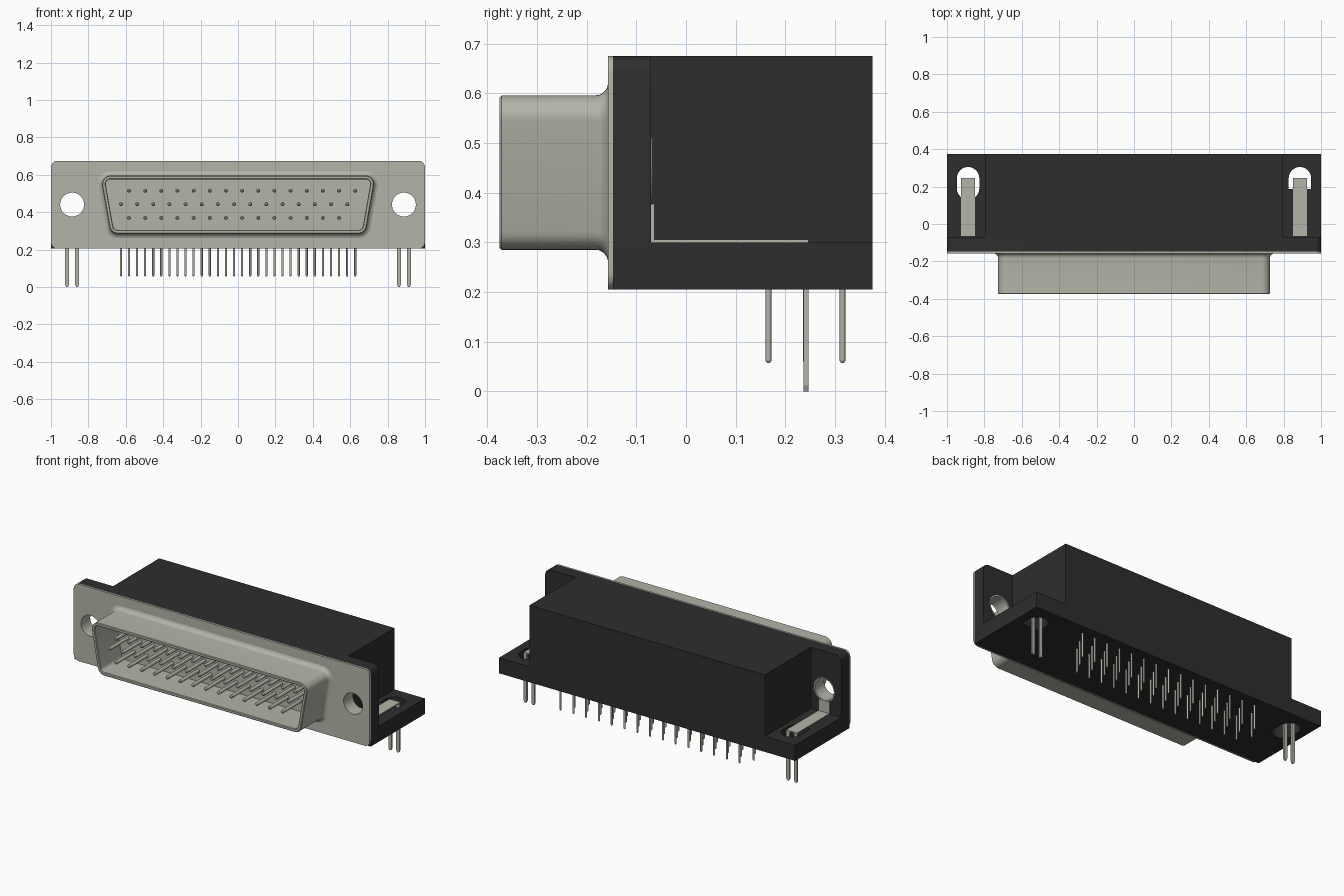
import bpy, bmesh, math
from mathutils import Matrix, Vector

cube = bpy.data.objects.get("Cube")
if cube:
    bpy.data.objects.remove(cube, do_unlink=True)


def material(name, rgb, rough):
    m = bpy.data.materials.new(name)
    m.use_nodes = True
    m.diffuse_color = (*rgb, 1)
    bsdf = m.node_tree.nodes["Principled BSDF"]
    bsdf.inputs["Base Color"].default_value = (*rgb, 1)
    bsdf.inputs["Roughness"].default_value = rough
    return m


METAL = material("warm grey metal", (0.46, 0.455, 0.395), 0.5)
BLACK = material("black plastic", (0.027, 0.027, 0.027), 0.6)


def finish(name, bm, mat, smooth=False):
    bmesh.ops.recalc_face_normals(bm, faces=bm.faces[:])
    me = bpy.data.meshes.new(name)
    bm.to_mesh(me)
    bm.free()
    me.materials.append(mat)
    ob = bpy.data.objects.new(name, me)
    bpy.context.collection.objects.link(ob)
    bpy.ops.object.select_all(action='DESELECT')
    ob.select_set(True)
    bpy.context.view_layer.objects.active = ob
    if smooth:
        bpy.ops.object.shade_smooth_by_angle(angle=math.radians(35))
    return ob


def loft(name, rings, mat, cap_start=False, cap_end=False, cyclic=False, smooth=True):
    """Skin a list of equal-length point rings."""
    bm = bmesh.new()
    loops = [[bm.verts.new(p) for p in r] for r in rings]
    pairs = list(zip(loops, loops[1:]))
    if cyclic:
        pairs.append((loops[-1], loops[0]))
    n = len(loops[0])
    for a, b in pairs:
        for i in range(n):
            j = (i + 1) % n
            bm.faces.new((a[i], a[j], b[j], b[i]))
    if cap_start:
        bm.faces.new(loops[0])
    if cap_end:
        bm.faces.new(loops[-1])
    return finish(name, bm, mat, smooth)


def prism(name, pts, axis, a, b, mat, smooth=False):
    """Extrude a flat outline along y (x,z points) or z (x,y points)."""
    def place(h):
        return [(u, h, v) if axis == 'y' else (u, v, h) for u, v in pts]
    return loft(name, [place(a), place(b)], mat, True, True, smooth=smooth)


def arc(cx, cy, r, a0, a1, n=8):
    return [(cx + r * math.cos(math.radians(a0 + (a1 - a0) * i / n)),
             cy + r * math.sin(math.radians(a0 + (a1 - a0) * i / n))) for i in range(n + 1)]


def rect(x0, x1, y0, y1):
    return [(x0, y0), (x1, y0), (x1, y1), (x0, y1)]


def cut(ob, cutter):
    cutter.hide_render = True
    mod = ob.modifiers.new("cut", 'BOOLEAN')
    mod.operation, mod.solver, mod.object = 'DIFFERENCE', 'EXACT', cutter
    bpy.context.view_layer.objects.active = ob
    bpy.ops.object.modifier_apply(modifier=mod.name)
    bpy.data.objects.remove(cutter, do_unlink=True)


BOTTOM, TOP, SLAB = 0.205, 0.675, 0.30
FACE, PLATE_BACK, WALL_BACK, BACK = -0.157, -0.147, -0.07, 0.375
HOLE_X, HOLE_Z, HOLE_R = 0.887, 0.441, 0.064
R = 0.035

# Flange plate, wall behind it, base slab and central housing
top_corners = arc(1 - R, TOP - R, R, 0, 90) + arc(-1 + R, TOP - R, R, 90, 180)
low_corners = arc(-1 + R, BOTTOM + R, R, 180, 270) + arc(1 - R, BOTTOM + R, R, 270, 360)
flange = prism("flange_plate", top_corners + low_corners, 'y', FACE, PLATE_BACK, METAL, True)
wall = prism("housing_front_wall", top_corners + [(-1, BOTTOM), (1, BOTTOM)], 'y',
             PLATE_BACK, WALL_BACK, BLACK, True)
slab = prism("housing_base", rect(-1, 1, WALL_BACK, BACK), 'z', BOTTOM, SLAB, BLACK)
prism("housing_block", rect(-0.795, 0.795, WALL_BACK, BACK), 'z', SLAB, TOP, BLACK)

for s, side in ((-1, "right"), (1, "left")):
    cx = s * HOLE_X
    # Mounting holes with metal eyelets
    for ob, r in ((flange, HOLE_R), (wall, 0.071)):
        cut(ob, prism("hole_cutter", arc(cx, HOLE_Z, r, 0, 348.75, 31), 'y', -0.3, 0.1, METAL))
    profile = [(HOLE_R, FACE + 0.002), (0.071, FACE + 0.002), (0.071, WALL_BACK + 0.002),
               (HOLE_R, WALL_BACK + 0.002)]
    loft("eyelet_" + side,
         [[(x, y, z) for x, z in arc(cx, HOLE_Z, r, 0, 348.75, 31)] for r, y in profile],
         METAL, cyclic=True)

    # Board lock slot through the base
    ends = arc(cx, 0.245, 0.06, 0, 180, 12)
    ends += arc(cx, 0.19, 0.06, 180, 360, 12) if s < 0 else [(cx - 0.06, 0.187), (cx + 0.06, 0.187)]
    cut(slab, prism("slot_cutter", ends, 'z', 0.1, 0.4, BLACK))

    # Bent bracket: upright tab, flat strip and two prongs
    w = 0.037
    prism("bracket_upright_" + side, rect(cx - w, cx + w, SLAB, 0.377), 'y',
          WALL_BACK, -0.063, METAL)
    prism("bracket_strip_" + side, rect(cx - w, cx + w, -0.063, 0.247), 'z',
          SLAB, 0.306, METAL)
    for k, leg in ((-1, "a"), (1, "b")):
        px, h = cx + k * 0.0265, 0.0105
        prism(f"bracket_prong_{side}_{leg}",
              [(px - h, SLAB), (px - h, 0.012), (px - 0.005, 0), (px + 0.005, 0),
               (px + h, 0.012), (px + h, SLAB)], 'y', 0.237, 0.247, METAL)


# D-shaped shell: rounded trapezoid swept along y with a flared root and rolled lip
def d_ring(y, off):
    r = 0.045 + off
    pts = (arc(0.682, 0.551, r, -10, 90) + arc(-0.682, 0.551, r, 90, 190)
           + arc(-0.643, 0.33, r, 190, 270) + arc(0.643, 0.33, r, 270, 350))
    return [(x, y, z) for x, z in pts]


shell_profile = [(FACE, 0.022), (-0.160, 0.013), (-0.166, 0.006), (-0.174, 0.001), (-0.182, 0),
                 (-0.371, 0), (-0.375, -0.004), (-0.375, -0.016), (-0.371, -0.02),
                 (-0.170, -0.02)]
loft("connector_shell", [d_ring(y, o) for y, o in shell_profile], METAL, cap_end=True)


# Pin grids
def pins(name, spots, direction, length, r, tip):
    """Round pins with a tapered end, running from each spot along direction."""
    bm = bmesh.new()
    d = Vector(direction)
    rot = d.to_track_quat('Z', 'Y').to_matrix().to_4x4()
    for p in spots:
        for r1, r2, start, size in ((r, r, 0, length - tip), (r, r * 0.5, length - tip, tip)):
            centre = Vector(p) + d * (start + size / 2)
            bmesh.ops.create_cone(bm, cap_ends=True, segments=12, radius1=r1, radius2=r2,
                                  depth=size, matrix=Matrix.Translation(centre) @ rot)
    return finish(name, bm, METAL, True)


PITCH = 0.0864
# first x, count, contact height, tail depth
rows = [(-0.583, 15, 0.515, 0.315), (-0.626, 15, 0.443, 0.241), (-0.583, 14, 0.370, 0.166)]
contacts, tails = [], []
for x0, n, z, y in rows:
    for i in range(n):
        contacts.append((x0 + i * PITCH, -0.165, z))
        tails.append((x0 + i * PITCH, y, BOTTOM + 0.01))
pins("contact_pins", contacts, (0, -1, 0), 0.185, 0.0105, 0.006)
pins("solder_tails", tails, (0, 0, -1), 0.158, 0.0058, 0.005)
